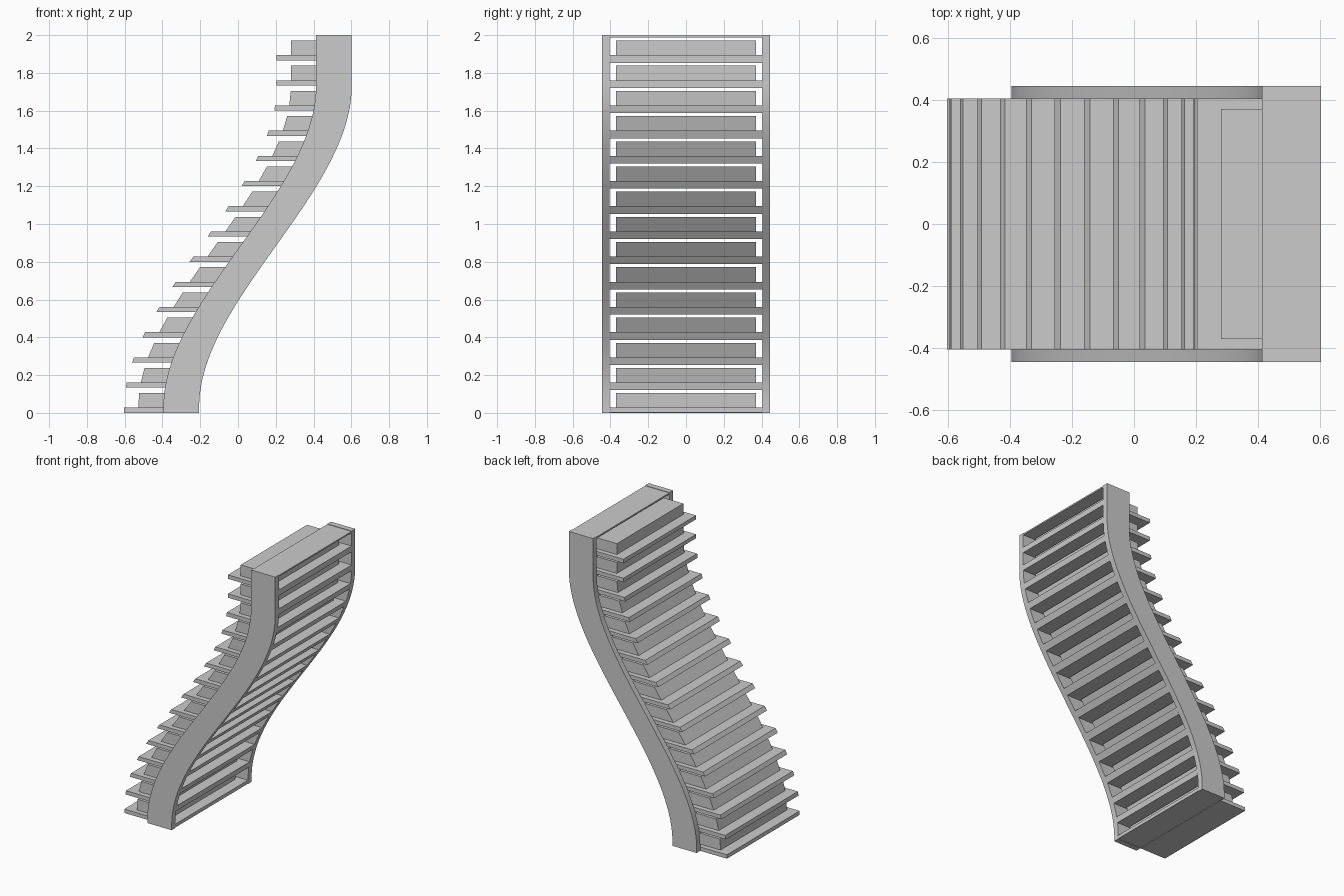
import bpy

if "Cube" in bpy.data.objects:
    bpy.data.objects.remove(bpy.data.objects["Cube"])

LEVELS = 15
PITCH = 2.0 / LEVELS
TIP, RAIL_L, RAIL_R = 0.0, 0.208, 0.397   # offsets from the swept curve
INNER, OUTER = 0.405, 0.445


def curve_x(z):
    """Left-most edge of the S-shaped sweep at height z."""
    t = min(max((z - 0.03) / 1.70, 0.0), 1.0)
    return -0.603 + 0.808 * t * t * (3 - 2 * t)


def swept_slab(name, off0, off1, z0, z1, y0, y1, steps=1):
    """Solid slab between two offsets of the curve, extruded along y."""
    zs = [z0 + (z1 - z0) * i / steps for i in range(steps + 1)]
    verts, faces = [], []
    for z in zs:
        x = curve_x(z)
        verts += [(x + off0, y0, z), (x + off1, y0, z),
                  (x + off1, y1, z), (x + off0, y1, z)]
    for i in range(steps):
        a = 4 * i
        for j in range(4):
            k = (j + 1) % 4
            faces.append((a + j, a + k, a + 4 + k, a + 4 + j))
    faces.append((3, 2, 1, 0))
    n = 4 * steps
    faces.append((n, n + 1, n + 2, n + 3))
    mesh = bpy.data.meshes.new(name)
    mesh.from_pydata(verts, [], faces)
    obj = bpy.data.objects.new(name, mesh)
    bpy.context.collection.objects.link(obj)
    return obj


# S-shaped side rails
for name, y0, y1 in (("rail_front", -OUTER, -INNER), ("rail_back", INNER, OUTER)):
    rail = swept_slab(name, RAIL_L, RAIL_R, 0, 2, y0, y1, 45)
    bpy.ops.object.select_all(action='DESELECT')
    rail.select_set(True)
    bpy.context.view_layer.objects.active = rail
    bpy.ops.object.shade_smooth_by_angle()

for i in range(LEVELS):
    z = i * PITCH
    # Protruding ledge, the thicker slat between the rails, and the inset block
    swept_slab(f"ledge_{i}", TIP, RAIL_L, z, z + 0.0275, -INNER, INNER)
    swept_slab(f"slat_{i}", RAIL_L, RAIL_R, max(z - 0.013, 0.003), z + 0.0275,
               -INNER, INNER)
    swept_slab(f"block_{i}", 0.075, RAIL_R - 0.075, z + 0.0275, z + 0.1045,
               -0.37, 0.37)

# Thin cap between the rails at the top
swept_slab("top_cap", RAIL_L, RAIL_R, 1.987, 1.997, -INNER, INNER)
